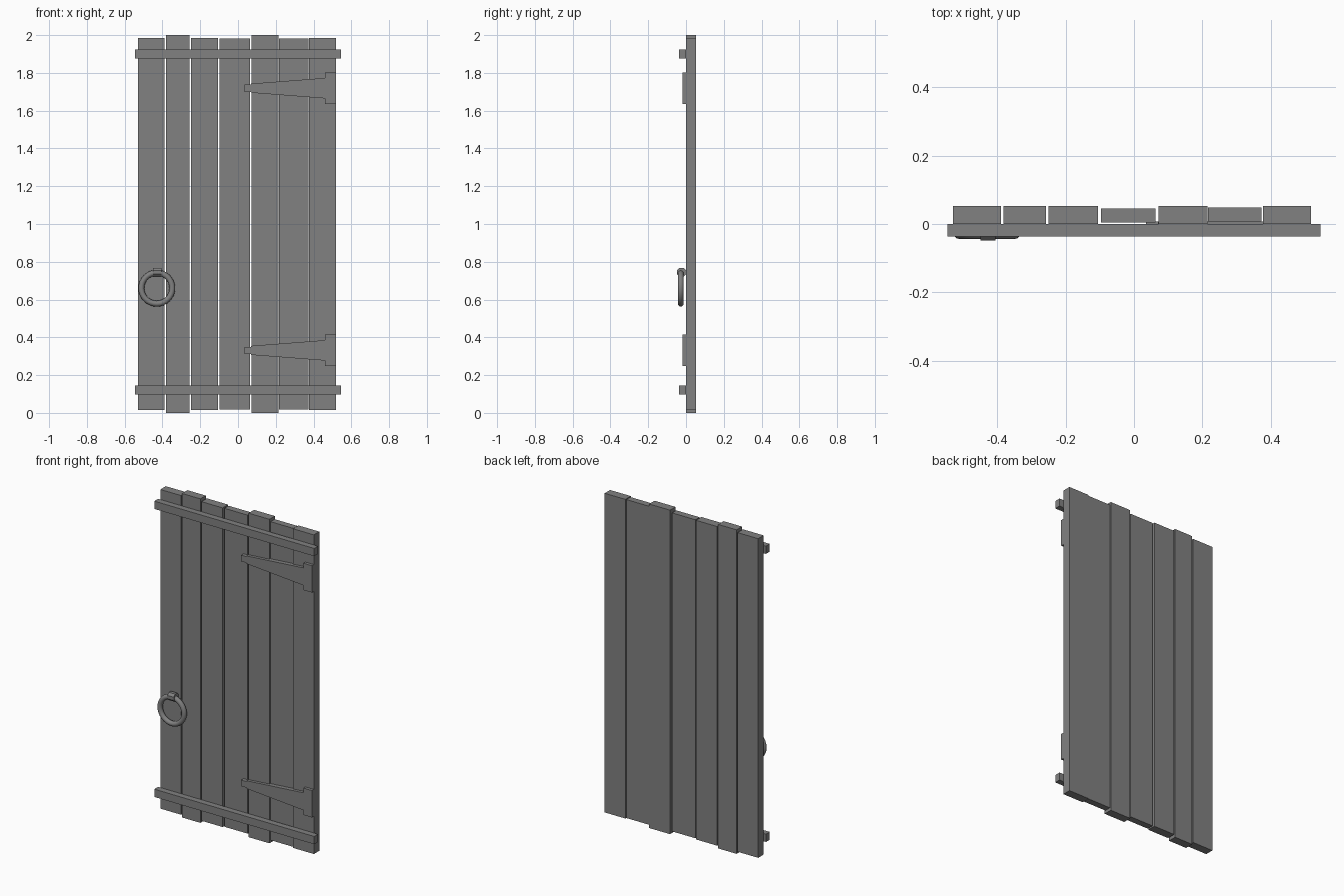
import bpy, bmesh
from math import pi
from mathutils import Matrix

old = bpy.data.objects.get("Cube")
if old:
    bpy.data.objects.remove(old, do_unlink=True)

# One plain grey for the whole door
grey = bpy.data.materials.new("plain_grey")
grey.use_nodes = True
colour = (0.22, 0.22, 0.22, 1)
grey.diffuse_color = colour
grey.node_tree.nodes["Principled BSDF"].inputs["Base Color"].default_value = colour


def finish(name, bm):
    bmesh.ops.recalc_face_normals(bm, faces=bm.faces)
    mesh = bpy.data.meshes.new(name)
    bm.to_mesh(mesh)
    bm.free()
    mesh.materials.append(grey)
    obj = bpy.data.objects.new(name, mesh)
    bpy.context.collection.objects.link(obj)
    return obj


def slab(name, outline, y0, y1):
    """Extrude an x-z outline from y0 to y1."""
    bm = bmesh.new()
    face = bm.faces.new([bm.verts.new((x, y0, z)) for x, z in outline])
    out = bmesh.ops.extrude_face_region(bm, geom=[face])
    verts = [v for v in out["geom"] if isinstance(v, bmesh.types.BMVert)]
    bmesh.ops.translate(bm, verts=verts, vec=(0, y1 - y0, 0))
    return finish(name, bm)


def box(name, x0, x1, y0, y1, z0, z1):
    return slab(name, [(x0, z0), (x1, z0), (x1, z1), (x0, z1)], y0, y1)


def smooth(obj):
    bpy.ops.object.select_all(action="DESELECT")
    obj.select_set(True)
    bpy.context.view_layer.objects.active = obj
    bpy.ops.object.shade_smooth_by_angle(angle=pi / 5)


# Planks: left edge, right edge, front, back, end inset
planks = [
    (-0.53, -0.389, 0, 0.053, 0.015),
    (-0.382, -0.257, 0, 0.053, 0),
    (-0.25, -0.105, 0, 0.053, 0.015),
    (-0.097, 0.063, 0.005, 0.046, 0.017),
    (0.072, 0.215, 0, 0.053, 0),
    (0.217, 0.373, 0.008, 0.048, 0.017),
    (0.377, 0.518, 0, 0.053, 0.015),
]
for i, (x0, x1, y0, y1, inset) in enumerate(planks, 1):
    box(f"plank_{i}", x0, x1, y0, y1, inset, 2 - inset)

# Cross rails
for name, z in (("lower_rail", 0.121), ("upper_rail", 1.899)):
    box(name, -0.546, 0.546, -0.037, 0, z - 0.024, z + 0.024)

# Strap hinges: square tip, tapered strap and tall end plate
half = [(0.035, 0.019), (0.07, 0.019), (0.07, 0.024), (0.46, 0.054), (0.46, 0.083), (0.518, 0.083)]
for name, z in (("lower_hinge", 0.331), ("upper_hinge", 1.719)):
    outline = [(x, z + h) for x, h in half] + [(x, z - h) for x, h in reversed(half)]
    slab(name, outline, -0.019, 0.008)

# Pull ring
bpy.ops.mesh.primitive_torus_add(
    major_radius=0.082, minor_radius=0.0155, major_segments=32, minor_segments=12,
    location=(-0.43, -0.028, 0.66), rotation=(pi / 2, 0, 0))
ring = bpy.context.object
ring.name = "pull_ring"
ring.data.materials.append(grey)
smooth(ring)

# Loop that holds the ring to the door
bm = bmesh.new()
bmesh.ops.create_cone(bm, cap_ends=True, segments=8, radius1=0.026, radius2=0.026, depth=0.044,
                      matrix=Matrix.Translation((-0.427, -0.024, 0.744))
                      @ Matrix.Rotation(pi / 2, 4, "Y") @ Matrix.Rotation(pi / 8, 4, "Z"))
finish("ring_loop", bm)
